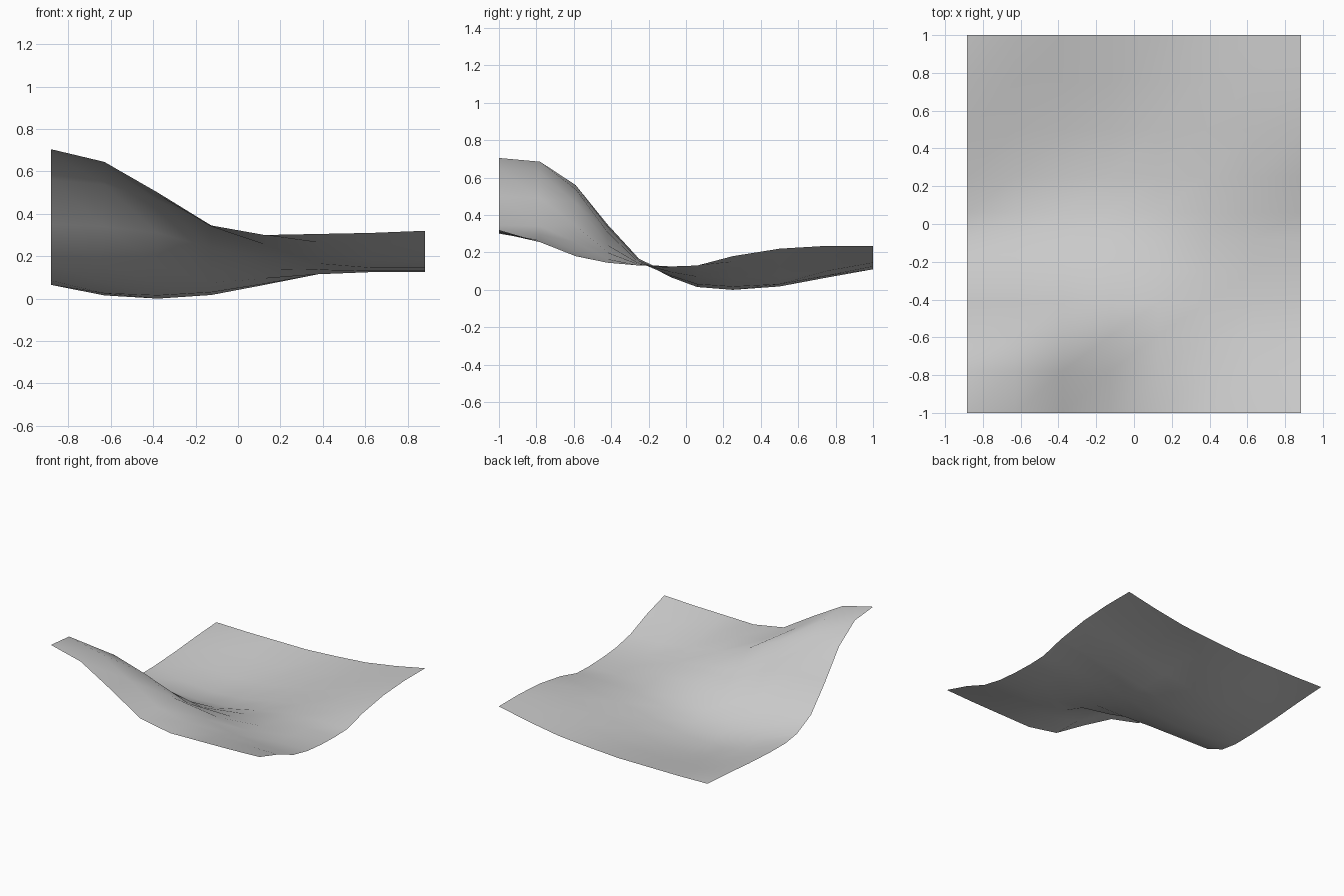
import bpy
import bmesh

# Remove only the default object
default_cube = bpy.data.objects.get("Cube")
if default_cube:
    bpy.data.objects.remove(default_cube, do_unlink=True)


def make_material(name, colour):
    material = bpy.data.materials.new(name)
    material.use_nodes = True
    material.diffuse_color = colour
    shader = next(n for n in material.node_tree.nodes if n.type == "BSDF_PRINCIPLED")
    shader.inputs["Base Color"].default_value = colour
    shader.inputs["Roughness"].default_value = 0.8
    return material


def loft_sheet(name, stations, half_width, profiles, material):
    """Skin an open triangulated sheet across evenly spaced side profiles."""
    mesh = bpy.data.meshes.new(name)
    bm = bmesh.new()
    ribs = []
    for index, profile in enumerate(profiles):
        across = -half_width + 2 * half_width * index / (len(profiles) - 1)
        ribs.append([bm.verts.new((across, along, height / 100))
                     for along, height in zip(stations, profile)])
    for left, right in zip(ribs, ribs[1:]):
        for row in range(len(stations) - 1):
            near, far = left[row], right[row + 1]
            for corners in ((near, right[row], far), (near, far, left[row + 1])):
                bm.faces.new(corners).smooth = True
    bm.to_mesh(mesh)
    bm.free()
    sheet = bpy.data.objects.new(name, mesh)
    bpy.context.collection.objects.link(sheet)
    mesh.materials.append(material)
    return sheet


# Front-to-back stations shared by every profile
stations = (-1, -.78, -.59, -.42, -.25, -.08, .06, .25, .5, .75, 1)

# Side profiles of the ground from its raised corner across, in hundredths
ground_profiles = (
    (70.5, 68.5, 56, 35, 16.5, 8.5, 6.5, 6.7, 8, 10, 11.5),
    (64.5, 63, 53.8, 34, 16, 7.5, 2.5, 1.5, 3, 7, 11),
    (50, 49, 46.5, 31, 15.5, 6.7, 1.5, 0, 1.8, 6.5, 11),
    (34.5, 34, 34.5, 24, 14.5, 7.5, 3, 1.7, 3, 7.5, 11),
    (30, 29.5, 25.5, 20, 14, 9.5, 7, 6.5, 7.5, 10, 12.5),
    (30.5, 26.5, 20.5, 16.5, 13.5, 11.5, 11.5, 11.5, 12.5, 14, 14.5),
    (31, 25.5, 18.5, 14.5, 13, 12.5, 13, 15, 17.5, 18.5, 18.5),
    (32, 25.5, 18, 14.5, 13, 12.5, 13, 18, 22, 23.5, 23.5),
)

# The rolling ground surface
stone_grey = make_material("stone grey", (.6, .6, .6, 1))
loft_sheet("ground_surface", stations, .883, ground_profiles, stone_grey)
